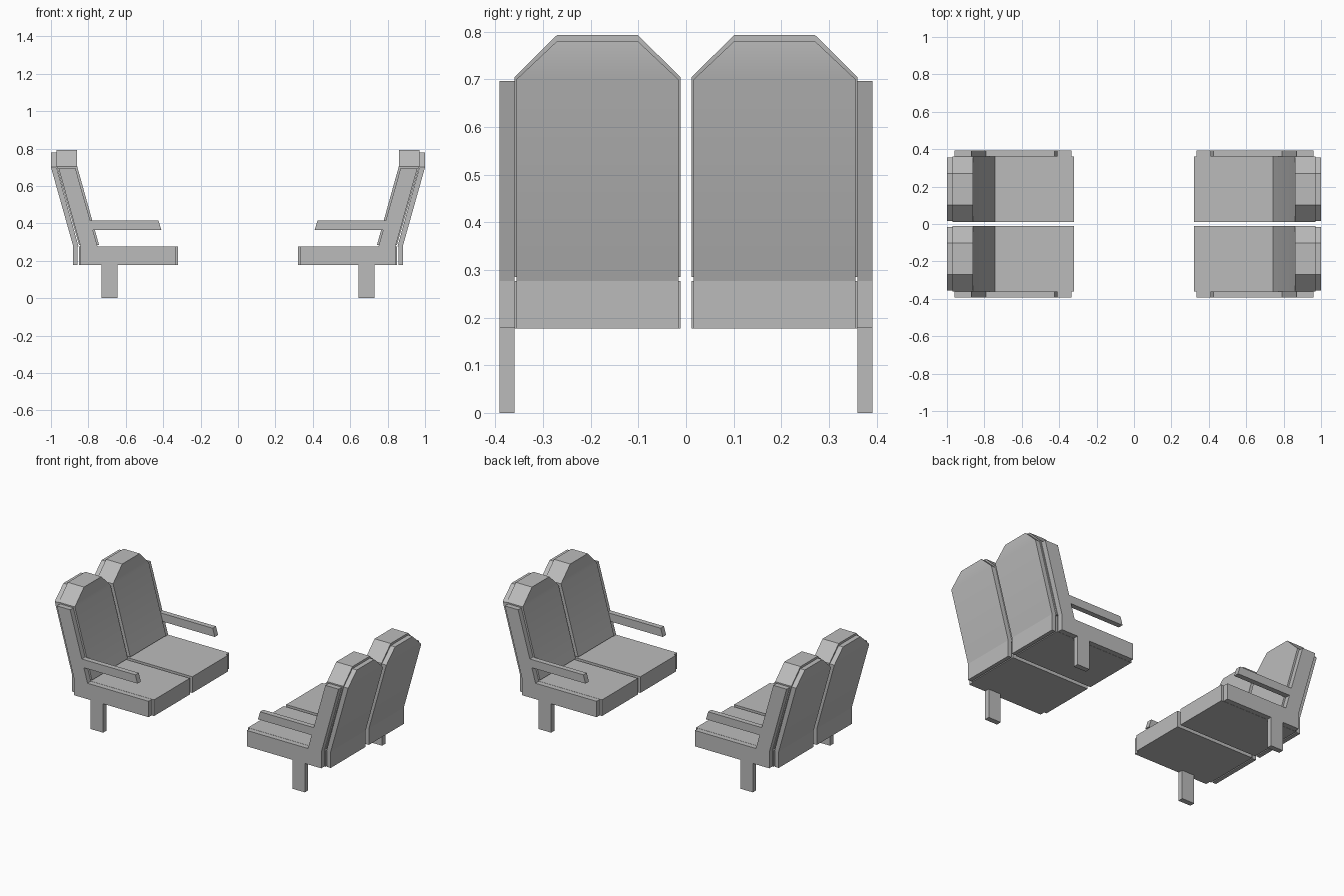
import bpy
import bmesh
import math

cube = bpy.data.objects.get("Cube")
if cube:
    bpy.data.objects.remove(cube, do_unlink=True)

GREY = (0.5, 0.5, 0.5, 1.0)
grey = bpy.data.materials.new("plain grey")
grey.use_nodes = True
grey.diffuse_color = GREY
grey.node_tree.nodes["Principled BSDF"].inputs["Base Color"].default_value = GREY

SEAT_Y = 0.186   # centre line of one seat


def finish(name, bm, smooth=False):
    """Turn a part into an object mirrored across both axes."""
    bmesh.ops.recalc_face_normals(bm, faces=bm.faces[:])
    mesh = bpy.data.meshes.new(name)
    bm.to_mesh(mesh)
    bm.free()
    mesh.materials.append(grey)
    obj = bpy.data.objects.new(name, mesh)
    bpy.context.collection.objects.link(obj)
    if smooth:
        bpy.ops.object.select_all(action="DESELECT")
        obj.select_set(True)
        bpy.context.view_layer.objects.active = obj
        bpy.ops.object.shade_smooth_by_angle(angle=math.radians(30))
    mirror = obj.modifiers.new("mirror", "MIRROR")
    mirror.use_axis = (True, True, False)
    mirror.use_mirror_merge = False


def loft(name, rows, smooth=False):
    """Stack rectangles given as (z, half width, front x, back x)."""
    bm = bmesh.new()
    rings = []
    for z, w, front, back in rows:
        corners = ((front, -w), (back, -w), (back, w), (front, w))
        rings.append([bm.verts.new((x, SEAT_Y + y, z)) for x, y in corners])
    for low, high in zip(rings, rings[1:]):
        for i in range(4):
            j = (i + 1) % 4
            bm.faces.new((low[i], low[j], high[j], high[i]))
    bm.faces.new(rings[0])
    bm.faces.new(rings[-1])
    finish(name, bm, smooth)


def side_plate(name, profile, y0, y1):
    """Extrude an x-z outline along y."""
    bm = bmesh.new()
    face = bm.faces.new([bm.verts.new((x, y0, z)) for x, z in profile])
    grown = bmesh.ops.extrude_face_region(bm, geom=[face])["geom"]
    verts = [v for v in grown if isinstance(v, bmesh.types.BMVert)]
    bmesh.ops.translate(bm, verts=verts, vec=(0, y1 - y0, 0))
    finish(name, bm)


# Seat cushion
loft("seat_cushion", [(0.177, 0.174, 0.32, 0.85), (0.277, 0.174, 0.32, 0.85)])

# Leaning back cushion with an upright, chamfered headrest
loft("back_cushion", [
    (0.285, 0.174, 0.743, 0.85),
    (0.705, 0.174, 0.86, 0.97),
    (0.793, 0.085, 0.86, 0.97),
], smooth=True)

# Thin shell behind the cushions
loft("lower_back_shell", [(0.177, 0.17, 0.857, 0.881), (0.277, 0.17, 0.857, 0.881)])
loft("upper_back_shell", [
    (0.277, 0.17, 0.853, 0.881),
    (0.70, 0.17, 0.97, 1.0),
    (0.78, 0.085, 0.97, 1.0),
], smooth=True)

# Side frame: rail, leg, back post and armrest in one plate
side_plate("side_frame", [
    (0.335, 0.178), (0.645, 0.178), (0.645, 0), (0.73, 0), (0.73, 0.178),
    (0.842, 0.178), (0.842, 0.277), (0.96, 0.697), (0.87, 0.697),
    (0.79, 0.415), (0.425, 0.415), (0.41, 0.365), (0.776, 0.365),
    (0.751, 0.276), (0.335, 0.276),
], 0.36, 0.392)
